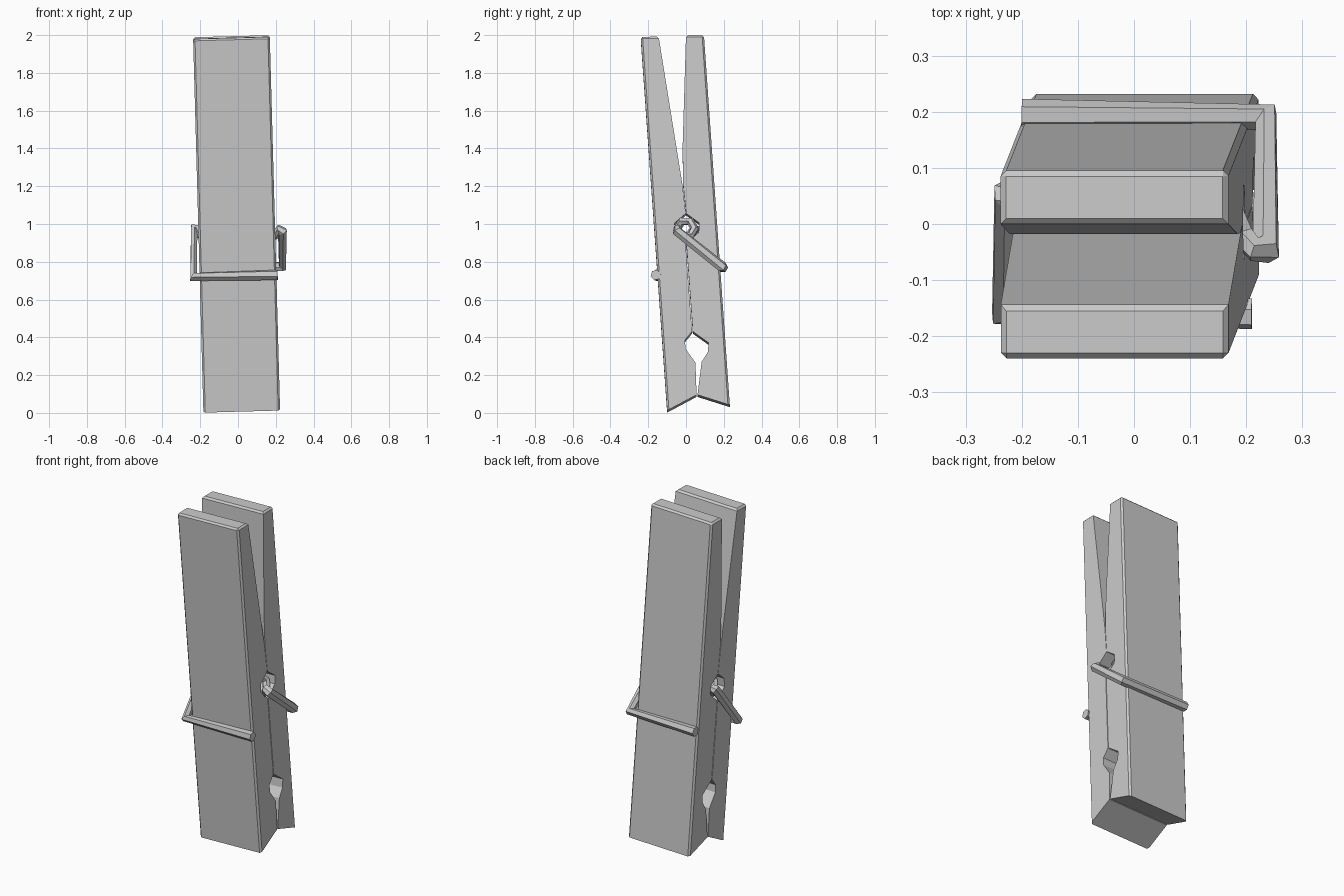
import bpy, bmesh
from math import sin, cos, pi

if "Cube" in bpy.data.objects:
    bpy.data.objects.remove(bpy.data.objects["Cube"])

HALF = 0.203


def lean(x, y, z):
    # Whole peg leans slightly sideways
    return (x + 0.02 - 0.0275 * z, y, z + 0.0275 * x)


def make_leg(name, profile):
    # Extrude a side profile (y, z) across the width
    bm = bmesh.new()
    face = bm.faces.new([bm.verts.new((-HALF, y, z)) for y, z in profile])
    ext = bmesh.ops.extrude_face_region(bm, geom=[face])
    verts = [v for v in ext["geom"] if isinstance(v, bmesh.types.BMVert)]
    bmesh.ops.translate(bm, verts=verts, vec=(2 * HALF, 0, 0))
    # Chamfer the outer long edges and the top edges
    ymid = sum(p[0] for p in profile) / len(profile)
    outer = [e for e in bm.edges
             if all(v.co.z > 1.9 for v in e.verts)
             or abs(e.verts[0].co.z - e.verts[1].co.z) > 1.5]
    bmesh.ops.bevel(bm, geom=outer, offset=0.01, segments=1,
                    affect='EDGES', profile=0.5)
    for v in bm.verts:
        v.co = lean(*v.co)
    bmesh.ops.recalc_face_normals(bm, faces=bm.faces)
    mesh = bpy.data.meshes.new(name)
    bm.to_mesh(mesh)
    bm.free()
    obj = bpy.data.objects.new(name, mesh)
    bpy.context.collection.objects.link(obj)
    return obj


# Wooden legs with spring notch, round clamp hole and slanted jaw
make_leg("front_leg", [
    (-0.24, 1.985), (-0.145, 1.987), (-0.02, 1.21), (-0.001, 1.05),
    (-0.06, 1.0), (-0.065, 0.95), (-0.002, 0.89), (0.032, 0.425),
    (-0.005, 0.38), (-0.003, 0.335), (0.05, 0.26), (0.056, 0.09),
    (-0.1, 0.007)])
make_leg("back_leg", [
    (0.0, 1.994), (0.095, 1.994), (0.232, 0.036), (0.061, 0.09),
    (0.083, 0.265), (0.115, 0.315), (0.12, 0.365), (0.036, 0.425),
    (0.002, 0.89), (0.067, 0.95), (0.07, 1.0), (0.001, 1.05),
    (-0.016, 1.21), (-0.018, 1.4)])

# Bent wire spring: back bar, right arm, coil, left arm, front bar
coil = []
STEPS = 21
for i in range(STEPS + 1):
    a = pi + 2 * pi * i / 6
    t = i / STEPS
    coil.append((0.215 - 0.43 * t, 0.045 * cos(a), 0.975 + 0.045 * sin(a)))
path = ([(-0.2, 0.195, 0.77), (0.235, 0.19, 0.775), (0.235, -0.045, 0.96)]
        + coil
        + [(-0.232, 0.05, 0.975), (-0.235, -0.155, 0.72), (0.21, -0.16, 0.73)])
curve = bpy.data.curves.new("spring", 'CURVE')
curve.dimensions = '3D'
curve.bevel_depth = 0.028
curve.bevel_resolution = 1
curve.use_fill_caps = True
spline = curve.splines.new('POLY')
spline.points.add(len(path) - 1)
for p, co in zip(spline.points, path):
    p.co = (*co, 1)
    # Coil wire is a little thinner so it fits the notch
    p.radius = 0.8 if co in coil else 1.0
spline.use_smooth = False
spring = bpy.data.objects.new("spring", curve)
bpy.context.collection.objects.link(spring)
